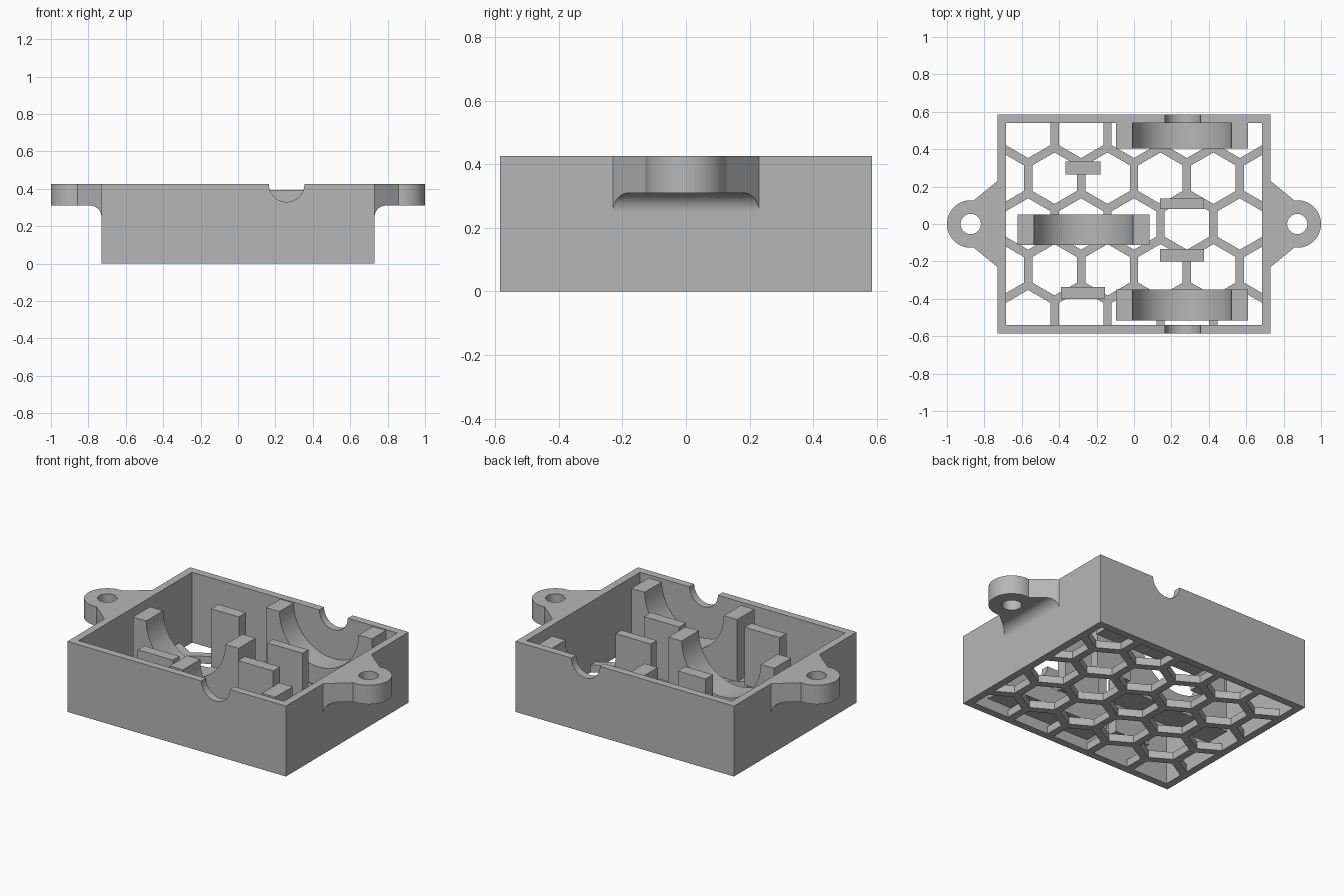
import bpy, bmesh
from math import sin, cos, pi, radians
from mathutils import Vector

cube = bpy.data.objects.get("Cube")
if cube:
    bpy.data.objects.remove(cube, do_unlink=True)

grey = bpy.data.materials.new("plain_grey")
grey.use_nodes = True
color = (0.47, 0.47, 0.47, 1)
grey.diffuse_color = color
grey.node_tree.nodes["Principled BSDF"].inputs["Base Color"].default_value = color

HX, HY, TOP = 0.73, 0.585, 0.425     # outer half sizes and height
WALL, FLOOR = 0.045, 0.045


def arc(cx, cy, r, a0, a1, n=32):
    """Points on an arc, angles in degrees."""
    angles = [radians(a0 + (a1 - a0) * i / n) for i in range(n + 1)]
    return [(cx + r * cos(a), cy + r * sin(a)) for a in angles]


def circle(cx, cy, r, n=48):
    return arc(cx, cy, r, 0, 360, n)[:-1]


def rect(x0, x1, y0, y1):
    return [(x0, y0), (x1, y0), (x1, y1), (x0, y1)]


def prism(name, outlines, lo, hi, axis="z"):
    """Extrude closed outlines from lo to hi along z (plan) or y (side profile)."""
    bm = bmesh.new()
    for outline in outlines:
        pts = [(a, b, lo) if axis == "z" else (a, lo, b) for a, b in outline]
        face = bm.faces.new([bm.verts.new(p) for p in pts])
        new = bmesh.ops.extrude_face_region(bm, geom=[face])["geom"]
        step = Vector((0, 0, hi - lo) if axis == "z" else (0, hi - lo, 0))
        bmesh.ops.translate(bm, vec=step,
                            verts=[v for v in new if isinstance(v, bmesh.types.BMVert)])
    bmesh.ops.recalc_face_normals(bm, faces=bm.faces)
    mesh = bpy.data.meshes.new(name)
    bm.to_mesh(mesh)
    bm.free()
    obj = bpy.data.objects.new(name, mesh)
    mesh.materials.append(grey)
    bpy.context.collection.objects.link(obj)
    return obj


def select(obj):
    bpy.ops.object.select_all(action="DESELECT")
    obj.select_set(True)
    bpy.context.view_layer.objects.active = obj


def combine(obj, cutter, operation="DIFFERENCE"):
    mod = obj.modifiers.new("cut", "BOOLEAN")
    mod.operation, mod.solver, mod.object = operation, "EXACT", cutter
    select(obj)
    bpy.ops.object.modifier_apply(modifier=mod.name)
    bpy.data.objects.remove(cutter, do_unlink=True)


def smooth(obj):
    select(obj)
    bpy.ops.object.shade_smooth_by_angle(angle=radians(30))


# Walls with a round shaft notch at front and back
ix, iy = HX - WALL, HY - WALL
walls = prism("walls", [rect(-HX, HX, -HY, HY)], 0, TOP)
combine(walls, prism("cavity", [rect(-ix, ix, -iy, iy)], -0.1, 1))
combine(walls, prism("notch", [circle(0.26, TOP, 0.095)], -1, 1, "y"))
smooth(walls)

# Honeycomb floor
pitch, rib = 0.283, 0.045
radius = (pitch - rib) / 2 / cos(pi / 6)
cells = []
for row in range(-2, 3):
    for col in range(-3, 4):
        cx = (col + 0.5 * (row % 2)) * pitch
        if abs(cx) < HX:
            cells.append(arc(cx, row * pitch * cos(pi / 6), radius, 30, 330, 5))
floor = prism("honeycomb_floor", [rect(-ix, ix, -iy, iy)], 0, FLOOR)
combine(floor, prism("cells", cells, -0.1, 0.2))

# Cradles with a half-round seat
for name, cx, y0, y1 in [("back_cradle", 0.257, 0.405, iy),
                         ("middle_cradle", -0.27, -0.113, 0.05),
                         ("front_cradle", 0.257, -0.515, -0.35)]:
    w, top = 0.353, 0.42
    outline = [(cx + w, top), (cx + w, FLOOR), (cx - w, FLOOR), (cx - w, top)]
    outline += arc(cx, top, 0.264, 180, 360, 40)
    smooth(prism(name, [outline], y0, y1, "y"))

# Upright retaining posts
for name, x0, x1, y0, y1 in [("back_right_post", -0.365, -0.18, 0.265, 0.335),
                             ("front_right_post", -0.39, -0.155, -0.4, -0.337),
                             ("back_left_post", 0.14, 0.375, 0.08, 0.135),
                             ("front_left_post", 0.14, 0.375, -0.2, -0.135)]:
    prism(name, [rect(x0, x1, y0, y1)], FLOOR, 0.395)

# Screw tabs: plan shape intersected with a filleted side profile
for name, s in (("left_tab", 1), ("right_tab", -1)):
    tab_x, r, under, fillet = 0.873, 0.127, 0.31, 0.06
    plan = [(HX, -0.23)] + arc(tab_x, 0, r, -97, 97, 48) + [(HX, 0.23)]
    side = [(HX, TOP)] + arc(HX + fillet, under - fillet, fillet, 180, 90, 12)
    side += [(1.1, under), (1.1, TOP)]
    tab = prism(name, [[(s * x, y) for x, y in plan]], 0.1, TOP)
    combine(tab, prism("profile", [[(s * x, z) for x, z in side]], -0.5, 0.5, "y"),
            "INTERSECT")
    combine(tab, prism("screw_hole", [circle(s * tab_x, 0, 0.054)], 0, 1))
    smooth(tab)
